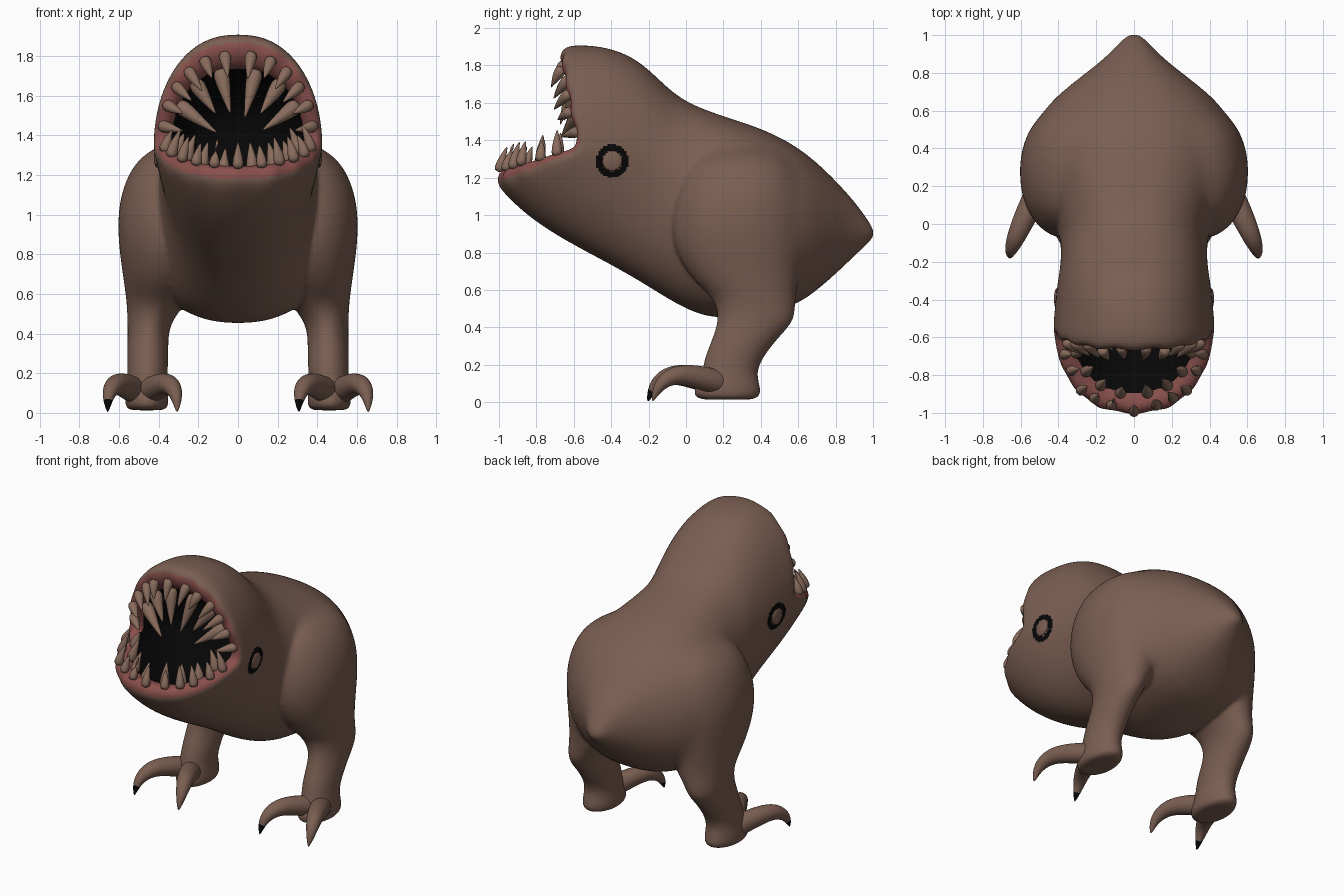
import bpy, bmesh, math
from mathutils import Vector
from mathutils.bvhtree import BVHTree

if "Cube" in bpy.data.objects:
    bpy.data.objects.remove(bpy.data.objects["Cube"])


def material(name, rgb):
    m = bpy.data.materials.new(name)
    m.diffuse_color = (*rgb, 1)
    m.use_nodes = True
    m.node_tree.nodes["Principled BSDF"].inputs["Base Color"].default_value = m.diffuse_color
    return m


SKIN = material("brown skin", (0.195, 0.112, 0.083))
GUM = material("pink gum", (0.25, 0.08, 0.072))
BLACK = material("black", (0.002, 0.002, 0.002))
TOOTH = material("tan tooth", (0.25, 0.15, 0.108))


def loft(name, rings, mats, band_mat=lambda i: 0, subdiv=0):
    """Skin a list of point rings into a closed smooth object."""
    bm = bmesh.new()
    vs = [[bm.verts.new(p) for p in r] for r in rings]
    n = len(rings[0])
    for i in range(len(vs) - 1):
        for j in range(n):
            k = (j + 1) % n
            f = bm.faces.new((vs[i][j], vs[i][k], vs[i + 1][k], vs[i + 1][j]))
            f.material_index = band_mat(i)
    bm.faces.new(vs[0]).material_index = band_mat(0)
    bm.faces.new(vs[-1]).material_index = band_mat(len(vs) - 2)
    bmesh.ops.recalc_face_normals(bm, faces=bm.faces)
    for f in bm.faces:
        f.smooth = True
    me = bpy.data.meshes.new(name)
    bm.to_mesh(me)
    bm.free()
    for m in mats:
        me.materials.append(m)
    ob = bpy.data.objects.new(name, me)
    bpy.context.collection.objects.link(ob)
    if subdiv:
        s = ob.modifiers.new("Smooth", "SUBSURF")
        s.levels = s.render_levels = subdiv
    return ob


def tube(name, path, radii, mats, band_mat=lambda i: 0, n=10, subdiv=1):
    """Tapering round tube along a path, for toes and teeth."""
    pts = [Vector(p) for p in path]
    rings = []
    for i, p in enumerate(pts):
        d = pts[min(i + 1, len(pts) - 1)] - pts[max(i - 1, 0)]
        side = d.cross(Vector((0.13, 0.3, 1))).normalized()
        up = side.cross(d).normalized()
        rings.append([p + radii[i] * (math.cos(a) * side + math.sin(a) * up)
                      for a in (2 * math.pi * j / n for j in range(n))])
    return loft(name, rings, mats, band_mat, subdiv)


# Body rings, tail to throat: top (y, z), bottom (y, z), side (y, z), half width
def mid(t, b):
    return ((t[0] + b[0]) / 2, (t[1] + b[1]) / 2)


BODY = [
    ((1.005, .92), (1.005, .88), None, .03),
    ((.97, .98), (.96, .84), None, .07),
    ((.88, 1.10), (.86, .74), None, .16),
    ((.75, 1.24), (.73, .62), None, .34),
    ((.60, 1.37), (.57, .50), None, .52),
    ((.40, 1.47), (.35, .46), None, .54),
    ((.20, 1.53), (.13, .44), None, .48),
    ((.00, 1.60), (-.05, .52), None, .40),
    ((-.12, 1.70), (-.25, .65), (-.13, 1.20), .385),
    ((-.25, 1.83), (-.45, .76), (-.22, 1.27), .39),
    ((-.40, 1.895), (-.65, .865), (-.32, 1.31), .408),
    ((-.53, 1.91), (-.83, .98), (-.42, 1.33), .418),
    ((-.63, 1.91), (-.96, 1.10), (-.52, 1.35), .428),
    ((-.67, 1.875), (-1.02, 1.18), (-.565, 1.355), .425),  # lip edge
    ((-.665, 1.80), (-.98, 1.255), (-.585, 1.37), .38),    # gum
    ((-.60, 1.72), (-.90, 1.24), (-.55, 1.37), .325),      # inner gum
    ((-.50, 1.74), (-.78, 1.16), (-.45, 1.36), .33),       # mouth cavity
    ((-.35, 1.60), (-.45, 1.10), (-.32, 1.35), .26),
    ((-.25, 1.50), (-.30, 1.20), None, .15),
]
LIP, GUM_RING, INNER = 13, 14, 15


def ring_point(i, a):
    """Point on body ring i; angle 0 is the top, pi the bottom."""
    t, b, m, w = BODY[i]
    m = m or mid(t, b)
    c, s = math.cos(a), math.sin(a)
    end = t if c > 0 else b
    x = math.copysign(abs(s) ** .85, s) * w if abs(s) > 1e-6 else 0
    p = Vector((x, m[0] + (end[0] - m[0]) * abs(c), m[1] + (end[1] - m[1]) * abs(c)))
    if LIP <= i <= GUM_RING:     # lumpy lips and gums
        p.y -= .014 * math.cos(16 * a)
    return p


SEG = 48
body = loft("body",
            [[ring_point(i, 2 * math.pi * j / SEG) for j in range(SEG)]
             for i in range(len(BODY))],
            [SKIN, GUM, BLACK], lambda i: 0 if i < LIP else 1 if i < INNER else 2, subdiv=2)

# Leg rings: z, centre x, centre y, radius x, radius y
LEG = [
    (1.37, .28, .30, .06, .12), (1.33, .31, .30, .14, .22), (1.24, .34, .29, .21, .30),
    (1.05, .36, .28, .255, .36), (.85, .36, .275, .25, .36), (.67, .385, .31, .195, .295),
    (.58, .40, .355, .165, .235), (.51, .43, .375, .13, .21), (.43, .452, .375, .105, .205),
    (.34, .455, .315, .104, .175), (.23, .455, .25, .104, .155), (.15, .46, .23, .10, .145),
    (.07, .46, .22, .113, .185), (.015, .46, .22, .108, .175), (.013, .46, .22, .05, .08),
]
# Toe path: sideways spread, y, z, radius
TOE = [(.00, .20, .09, .07), (.06, .08, .125, .068), (.105, -.01, .145, .06),
       (.14, -.09, .145, .052), (.165, -.15, .11, .04), (.175, -.185, .06, .025),
       (.175, -.205, .003, .005)]

legs = []
for side in (-1, 1):
    rings = [[(side * (cx + rx * math.cos(a)), cy + ry * math.sin(a), z)
              for a in (2 * math.pi * j / 24 for j in range(24))]
             for z, cx, cy, rx, ry in LEG]
    legs.append(loft("leg", rings, [SKIN], subdiv=2))

    for spread in (-1, 1):
        dark = spread == -side          # one dark claw per foot, on the same hand
        back = .025 if spread > 0 else 0
        path = [(side * (.482 + spread * dx), y + back, z) for dx, y, z, r in TOE]
        tube("clawed_toe", path, [t[3] for t in TOE], [SKIN, BLACK],
             lambda i, d=dark: 1 if d and i >= 5 else 0, n=12, subdiv=2)

# Fuse the legs into the body, keeping the lip and mouth colours of the unfused body
bpy.ops.object.select_all(action='DESELECT')
for ob in [body] + legs:
    ob.select_set(True)
bpy.context.view_layer.objects.active = body
bpy.ops.object.convert(target='MESH')
colour_of = [p.material_index for p in body.data.polygons]
bm = bmesh.new()
bm.from_mesh(body.data)
tree = BVHTree.FromBMesh(bm)
bm.free()
bpy.ops.object.join()
body.data.remesh_voxel_size = .0125
bpy.ops.object.voxel_remesh()
me = body.data

# Light smoothing all over, strong smoothing where the haunches flow into the back
haunch = body.vertex_groups.new(name="haunch")
for v in me.vertices:
    x, y, z = v.co
    w = min(1, max(0, (y - .08) * 6)) * min(1, max(0, (.9 - y) * 6)) * min(1, max(0, (z - .6) * 6))
    if w > 0:
        haunch.add([v.index], w, 'REPLACE')
for name, group, steps in (("Soften", "", 10), ("Blend", "haunch", 150)):
    s = body.modifiers.new(name, "SMOOTH")
    s.factor, s.iterations, s.vertex_group = .5, steps, group
    bpy.ops.object.modifier_apply(modifier=name)

# Colours: mouth from the unfused body, eyes as dark rims on the sides of the head
me.materials.clear()
for m in (SKIN, GUM, BLACK):
    me.materials.append(m)
for p in me.polygons:
    p.use_smooth = True
    c = p.center
    p.material_index = colour_of[tree.find_nearest(c)[2]] if c.y < -.2 else 0
    if abs(p.normal.x) > .5 and c.x * p.normal.x > 0:
        if .053 < math.hypot(c.y + .395, c.z - 1.29) < .087:
            p.material_index = 2

# Slightly domed eyeballs inside the rims
for side in (-1, 1):
    hit = body.ray_cast(Vector((side * 2, -.395, 1.29)), Vector((-side, 0, 0)))
    bpy.ops.mesh.primitive_uv_sphere_add(location=hit[1], radius=.053,
                                         segments=24, ring_count=12)
    ball = bpy.context.object
    ball.name = "eyeball"
    ball.scale.x = .25
    ball.data.materials.append(SKIN)
    for f in ball.data.polygons:
        f.use_smooth = True

# Teeth: ring, first angle, last angle, count, length, radius, lean vector, inward pull
CENTRE = Vector((0, -.68, 1.42))
ROWS = [
    ("upper_outer_tooth", GUM_RING, -80, 80, 12, .12, .032, (0, -.7, -.2), 1.0),
    ("upper_inner_tooth", INNER, -60, 60, 6, .22, .042, (0, -.15, -.3), 1.0),
    ("lower_outer_tooth", GUM_RING, 106, 254, 11, .12, .030, (0, 0, 1.0), .3),
    ("lower_inner_tooth", INNER, 112, 248, 8, .12, .032, (0, .1, 1.0), .3),
]
for name, ring, a0, a1, count, length, rad, lean, pull in ROWS:
    for k in range(count):
        a = math.radians(a0 + (a1 - a0) * k / (count - 1))
        base = ring_point(ring, a)
        inward = (CENTRE - base).normalized()
        d = (inward * pull + Vector(lean)).normalized()
        L = length * (1, .75, .9)[k % 3]
        bend = inward * L * .15
        path = [base - d * .03, base + d * L * .25, base + d * L * .65 + bend * .3,
                base + d * L + bend]
        tube(name, path, [rad * 1.2, rad, rad * .55, .002], [TOOTH], n=8)
